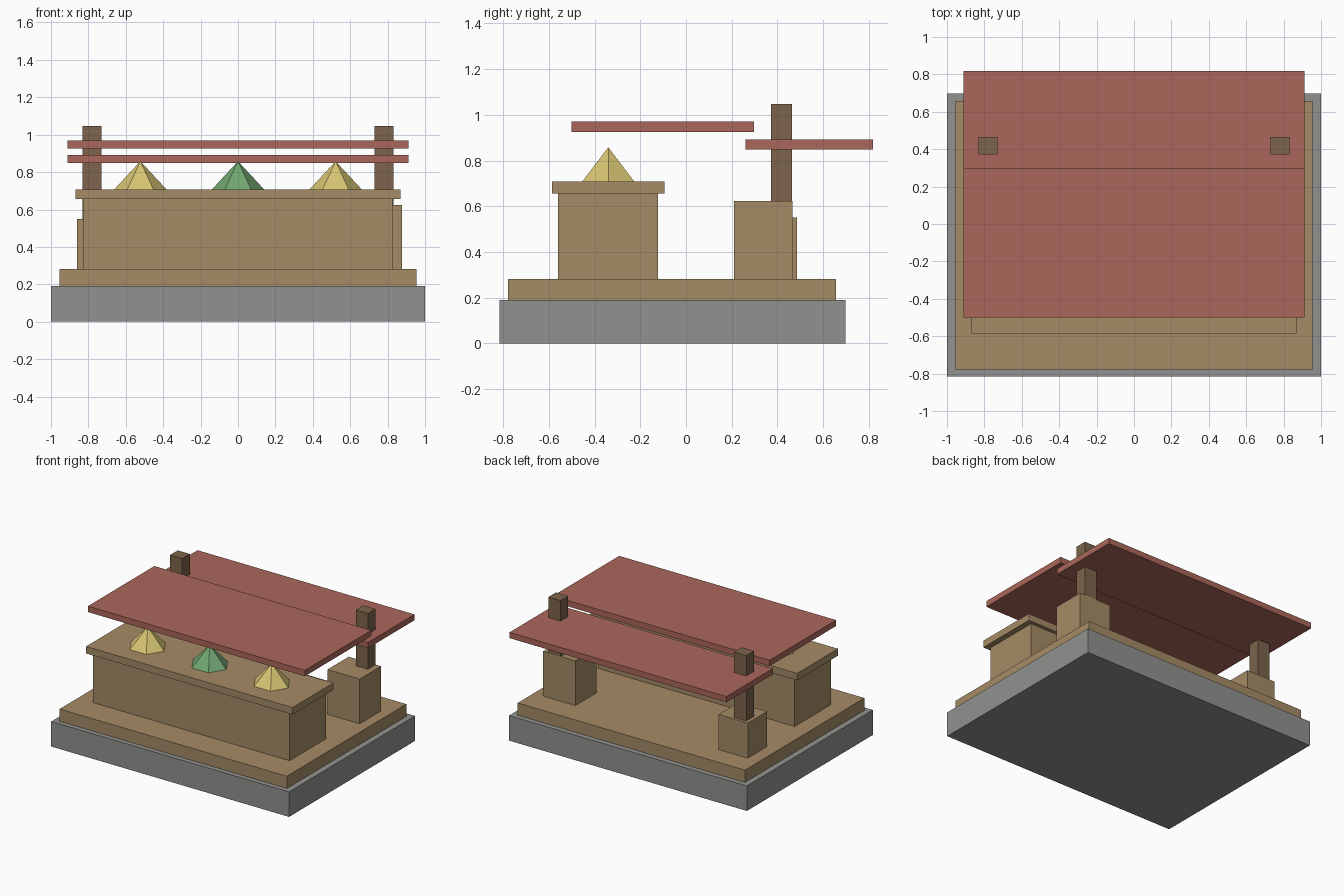
import bpy, math

if "Cube" in bpy.data.objects:
    bpy.data.objects.remove(bpy.data.objects["Cube"])


def material(name, r, g, b):
    """Flat material from 0-255 display colour, stored as linear."""
    m = bpy.data.materials.new(name)
    lin = [((c / 255 + 0.055) / 1.055) ** 2.4 for c in (r, g, b)]
    m.diffuse_color = (*lin, 1)
    m.use_nodes = True
    m.node_tree.nodes["Principled BSDF"].inputs["Base Color"].default_value = m.diffuse_color
    return m


STONE = material("grey stone", 145, 145, 143)
SAND = material("sand wood", 166, 139, 102)
DARK = material("dark wood", 124, 100, 76)
RED = material("red awning", 171, 103, 91)
YELLOW = material("yellow goods", 214, 196, 114)
GREEN = material("green goods", 114, 167, 113)


def box(name, xs, ys, zs, mat):
    """Box from its min and max on each axis."""
    spans = (xs, ys, zs)
    bpy.ops.mesh.primitive_cube_add(size=1, location=[(a + b) / 2 for a, b in spans])
    ob = bpy.context.object
    ob.name = name
    ob.scale = [b - a for a, b in spans]
    bpy.ops.object.transform_apply(location=False, rotation=False, scale=True)
    ob.data.materials.append(mat)
    return ob


def pile(name, x, mat):
    """Six-sided pointed heap with a corner on each x side."""
    bpy.ops.mesh.primitive_cone_add(vertices=6, radius1=0.139, radius2=0, depth=0.15,
                                    location=(x, -0.34, 0.783),
                                    rotation=(0, 0, math.pi / 6))
    ob = bpy.context.object
    ob.name = name
    bpy.ops.object.transform_apply(location=False, rotation=True, scale=False)
    ob.scale.y = 0.95
    bpy.ops.object.transform_apply(location=False, rotation=False, scale=True)
    ob.data.materials.append(mat)


# Ground slab and deck
box("stone_base", (-1, 1), (-0.815, 0.697), (0, 0.19), STONE)
box("deck", (-0.955, 0.955), (-0.778, 0.657), (0.19, 0.283), SAND)

# Counter with overhanging top
box("counter_body", (-0.828, 0.826), (-0.56, -0.122), (0.283, 0.655), SAND)
box("counter_top", (-0.868, 0.868), (-0.585, -0.095), (0.655, 0.708), SAND)

# Heaps of goods on the counter
pile("goods_left", -0.522, YELLOW)
pile("goods_middle", 0, GREEN)
pile("goods_right", 0.522, YELLOW)

# Crates around the posts
box("crate_right", (0.605, 0.876), (0.21, 0.465), (0.283, 0.623), SAND)
box("crate_left", (-0.86, -0.615), (0.255, 0.486), (0.283, 0.55), SAND)

# Posts
for side, s in (("left", -1), ("right", 1)):
    box("post_" + side, sorted((s * 0.73, s * 0.832)), (0.372, 0.4645), (0.283, 1.047), DARK)

# Two awning boards
box("awning_front", (-0.912, 0.912), (-0.5, 0.298), (0.925, 0.97), RED)
box("awning_back", (-0.912, 0.912), (0.26, 0.817), (0.848, 0.892), RED)
